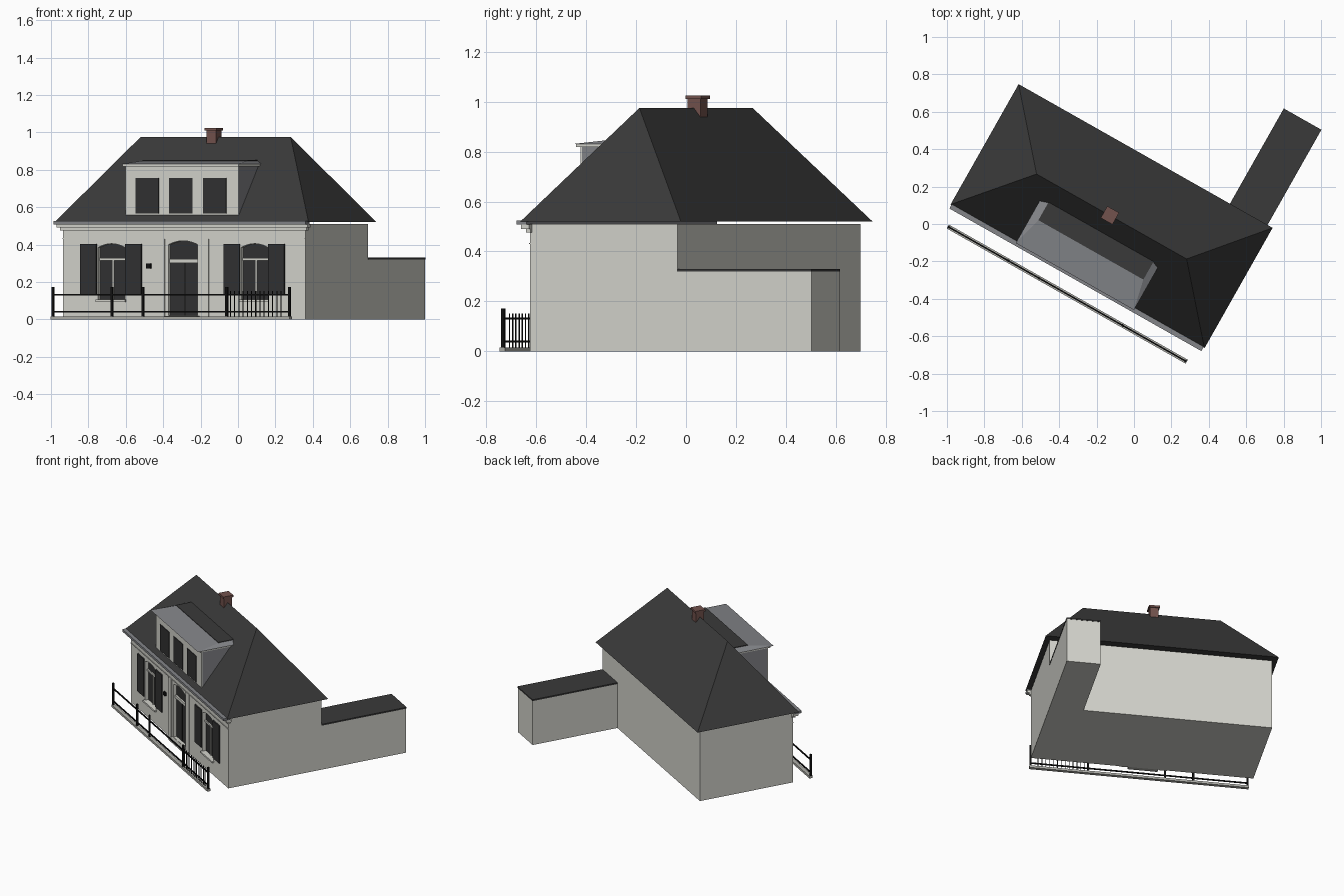
import bpy, bmesh, math
from mathutils import Matrix

cube = bpy.data.objects.get("Cube")
if cube:
    bpy.data.objects.remove(cube, do_unlink=True)

# The house stands turned on its plot; parts are built square, then turned
TURN = Matrix.Rotation(math.radians(-29.5), 4, 'Z')


def material(name, r, g, b):
    m = bpy.data.materials.new(name)
    m.use_nodes = True
    m.diffuse_color = (r, g, b, 1)
    m.node_tree.nodes["Principled BSDF"].inputs["Base Color"].default_value = (r, g, b, 1)
    return m


CREAM = material("cream plaster", 0.66, 0.66, 0.61)
SLATE = material("dark slate", 0.042, 0.042, 0.042)
ZINC = material("grey zinc", 0.23, 0.235, 0.25)
BRICK = material("brown brick", 0.17, 0.085, 0.075)
DARK = material("dark paint and glass", 0.031, 0.031, 0.032)
IRON = material("black iron", 0.006, 0.006, 0.006)
STONE = material("grey stone", 0.42, 0.42, 0.39)


def finish(name, bm, *mats):
    bmesh.ops.recalc_face_normals(bm, faces=bm.faces)
    mesh = bpy.data.meshes.new(name)
    bm.to_mesh(mesh)
    bm.free()
    for m in mats:
        mesh.materials.append(m)
    ob = bpy.data.objects.new(name, mesh)
    bpy.context.collection.objects.link(ob)
    ob.matrix_world = TURN
    return ob


def loft(name, lower, upper, *mats):
    """Closed solid between two matching rings of points."""
    bm = bmesh.new()
    a = [bm.verts.new(p) for p in lower]
    b = [bm.verts.new(p) for p in upper]
    bm.faces.new(a)
    bm.faces.new(b)
    n = len(a)
    for i in range(n):
        j = (i + 1) % n
        bm.faces.new((a[i], a[j], b[j], b[i]))
    return finish(name, bm, *mats)


def rect(x0, x1, y0, y1, z):
    return [(x0, y0, z), (x1, y0, z), (x1, y1, z), (x0, y1, z)]


def box(name, x0, x1, y0, y1, z0, z1, mat):
    return loft(name, rect(x0, x1, y0, y1, z0), rect(x0, x1, y0, y1, z1), mat)


def arch(name, cx, half, z0, z1, y0, y1, mat, rise=0.02):
    """Upright panel with a shallow curved head."""
    pts = [(cx - half, z0), (cx + half, z0)]
    for i in range(7):
        t = 1 - i / 3
        pts.append((cx + half * t, z1 - rise * t * t))
    return loft(name, [(x, y0, z) for x, z in pts], [(x, y1, z) for x, z in pts], mat)


# Main walls, annex and its flat roof
LEFT, RIGHT, FRONT, BACK = -0.867, 0.622, -0.367, 0.312
walls = box("main_walls", LEFT, RIGHT, FRONT, BACK, 0, 0.51, CREAM)
box("annex_walls", 0.395, RIGHT, BACK, 0.93, 0, 0.32, CREAM)
box("annex_roof", 0.393, RIGHT + 0.002, BACK, 0.932, 0.32, 0.33, SLATE)

# Hipped roof
bm = bmesh.new()
eave = [bm.verts.new(p) for p in rect(-0.905, 0.655, -0.392, 0.347, 0.52)]
ridge_l, ridge_r = bm.verts.new((-0.585, -0.024, 0.975)), bm.verts.new((0.337, -0.024, 0.975))
fl, fr, br, bl = eave
for f in (eave, (fl, fr, ridge_r, ridge_l), (fr, br, ridge_r),
          (br, bl, ridge_l, ridge_r), (bl, fl, ridge_l)):
    bm.faces.new(f)
finish("hipped_roof", bm, SLATE)

# Stepped cornice and gutter along the front
for i, (over, z0, z1) in enumerate(((0.012, 0.475, 0.49), (0.026, 0.49, 0.508))):
    box(f"cornice_step_{i}", LEFT - over, RIGHT + over, FRONT - over, FRONT + 0.01, z0, z1, CREAM)
box("front_gutter", -0.9, 0.648, -0.414, FRONT, 0.508, 0.525, ZINC)
box("string_course", LEFT, RIGHT, FRONT - 0.004, FRONT, 0.43, 0.434, CREAM)

# Chimney
CX, CY = -0.135, -0.023
for name, h, z0, z1 in (("chimney", 0.029, 0.92, 1.01), ("chimney_cap", 0.036, 1.01, 1.024)):
    box(name, CX - h, CX + h, CY - h, CY + h, z0, z1, BRICK)

# Dormer: wedge of zinc sides with a plastered front
D0, D1, DF, DB = -0.485, 0.21, -0.36, -0.135
side = [(DF, 0.553), (DF, 0.828), (DB, 0.828)]
loft("dormer_sides", [(D0, y, z) for y, z in side], [(D1, y, z) for y, z in side], ZINC)
box("dormer_front", D0, D1, DF - 0.006, DF, 0.557, 0.82, CREAM)
box("dormer_cornice", D0 - 0.008, D1 + 0.008, DF - 0.022, DB, 0.818, 0.83, CREAM)
loft("dormer_roof_edge", rect(-0.5, 0.226, -0.4, -0.133, 0.83),
     rect(-0.455, 0.19, -0.234, -0.125, 0.848), ZINC)
box("dormer_roof_top", -0.455, 0.19, -0.234, -0.12, 0.846, 0.852, SLATE)
for i in range(3):
    c = -0.349 + i * 0.2065
    box(f"dormer_window_{i}", c - 0.071, c + 0.071, DF - 0.01, DF, 0.566, 0.755, DARK)

# Openings sunk into the front wall
DOOR = -0.13
WINDOWS = (DOOR - 0.4395, DOOR + 0.4395)
DEPTH = FRONT + 0.03


def opening(name, cx, half, z0, z1):
    cutter = arch(name + "_cutter", cx, half, z0, z1, FRONT - 0.05, DEPTH, CREAM)
    cutter.hide_render = True
    cutter.display_type = 'WIRE'
    mod = walls.modifiers.new(name, 'BOOLEAN')
    mod.operation = 'DIFFERENCE'
    mod.solver = 'EXACT'
    mod.object = cutter
    arch(name + "_pane", cx, half, z0, z1, DEPTH - 0.006, DEPTH + 0.002, DARK)


# Windows with bars, sills and open shutters
for side_name, c in zip(("right", "left"), WINDOWS):
    opening(side_name + "_window", c, 0.082, 0.105, 0.405)
    box(side_name + "_window_transom", c - 0.082, c + 0.082, DEPTH - 0.014, DEPTH, 0.315, 0.328, CREAM)
    box(side_name + "_window_mullion", c - 0.005, c + 0.005, DEPTH - 0.012, DEPTH, 0.105, 0.315, CREAM)
    box(side_name + "_window_sill", c - 0.09, c + 0.09, FRONT - 0.014, DEPTH, 0.093, 0.105, CREAM)
    for s in (-1, 1):
        m = c + s * 0.138
        box(f"{side_name}_window_shutter_{s}", m - 0.049, m + 0.049, FRONT - 0.009, FRONT, 0.13, 0.402, DARK)

# Entrance with fanlight, surround and step
opening("front_door", DOOR, 0.09, 0.02, 0.42)
box("door_transom", DOOR - 0.09, DOOR + 0.09, DEPTH - 0.018, DEPTH, 0.302, 0.322, CREAM)
box("door_split", DOOR - 0.002, DOOR + 0.002, DEPTH - 0.009, DEPTH, 0.02, 0.302, IRON)
box("door_step", DOOR - 0.1, DOOR + 0.1, FRONT - 0.03, FRONT, 0, 0.018, STONE)
for s in (-1, 1):
    m = DOOR + s * 0.135
    box(f"door_pilaster_{s}", m - 0.025, m + 0.025, FRONT - 0.006, FRONT, 0, 0.43, CREAM)
box("wall_lamp", -0.35, -0.325, FRONT - 0.012, FRONT, 0.273, 0.298, IRON)

# Fence: stone kerb, posts, rails and a stretch of bars
FY = -0.502
box("fence_kerb", -0.86, 0.608, FY - 0.012, FY + 0.012, 0, 0.016, STONE)
for i, x in enumerate((-0.853, -0.49, -0.3, 0.215, 0.6)):
    box(f"fence_post_{i}", x - 0.006, x + 0.006, FY - 0.006, FY + 0.006, 0.01, 0.172, IRON)
for z in (0.04, 0.132):
    box("fence_rail", -0.853, 0.6, FY - 0.004, FY + 0.004, z - 0.004, z + 0.004, IRON)
for i in range(13):
    x = 0.237 + i * 0.026
    box(f"fence_bar_{i}", x - 0.002, x + 0.002, FY - 0.002, FY + 0.002, 0.016, 0.152, IRON)
